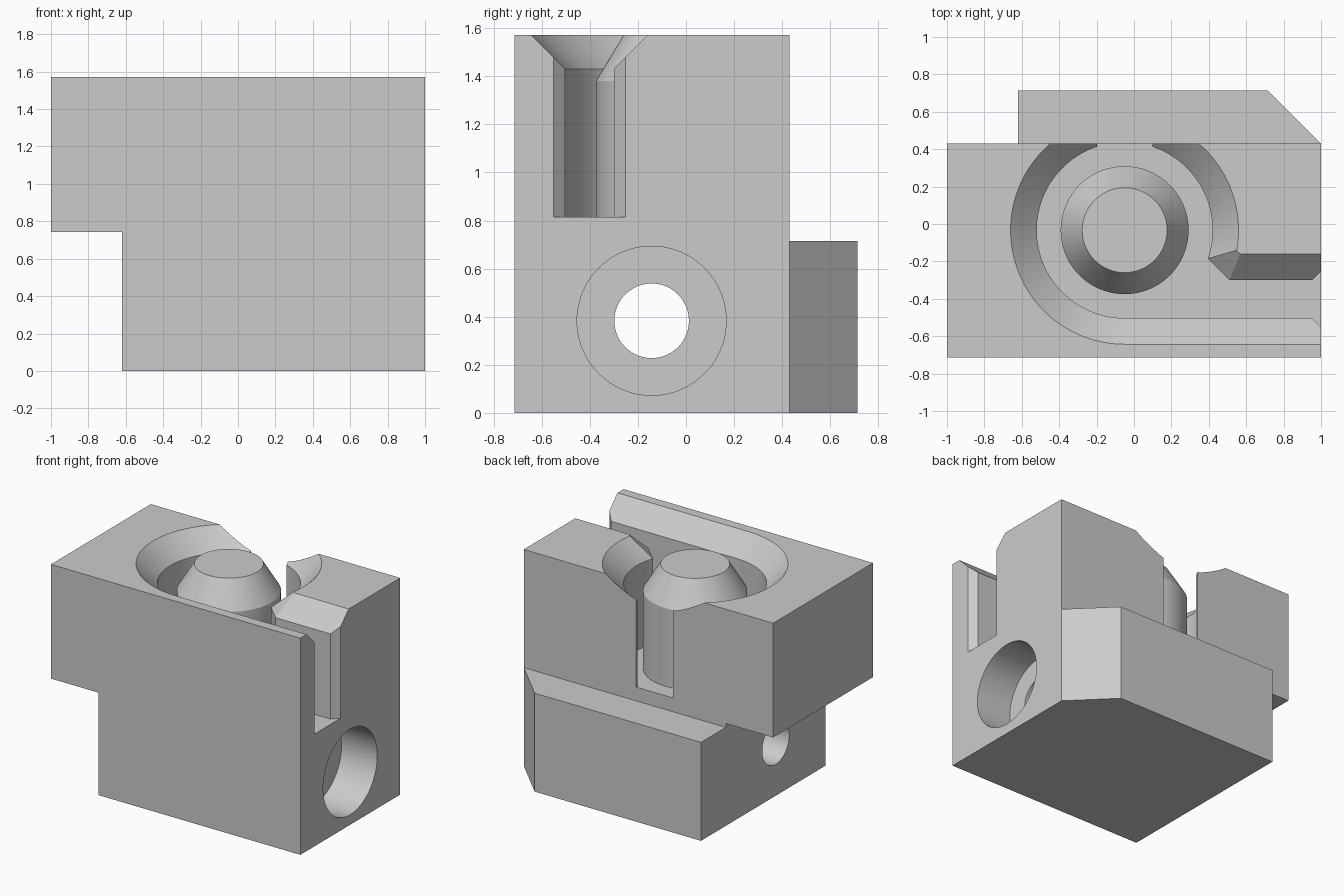
import bpy, bmesh
from math import sin, cos, acos, radians, sqrt

default = bpy.data.objects.get("Cube")
if default:
    bpy.data.objects.remove(default, do_unlink=True)

grey = bpy.data.materials.new("plain_grey")
grey.use_nodes = True
grey.diffuse_color = (0.6, 0.6, 0.6, 1)
grey.node_tree.nodes["Principled BSDF"].inputs["Base Color"].default_value = (0.6, 0.6, 0.6, 1)

TOP = 1.571             # top of the block
FLOOR = 0.814           # bottom of the groove
BACK = 0.43             # rear wall of the upper block
CX, CY = -0.05, -0.033  # pin centre


def loft(name, loops):
    """Closed, outward-facing solid through loops with equal point counts."""
    bm = bmesh.new()
    rings = [[bm.verts.new(p) for p in loop] for loop in loops]
    n = len(rings[0])
    for a, b in zip(rings, rings[1:]):
        for i in range(n):
            j = (i + 1) % n
            bm.faces.new((a[i], a[j], b[j], b[i]))
    bm.faces.new(rings[0][::-1])
    bm.faces.new(rings[-1])
    bm.normal_update()
    if bm.calc_volume(signed=True) < 0:
        bmesh.ops.reverse_faces(bm, faces=bm.faces[:])
    mesh = bpy.data.meshes.new(name)
    bm.to_mesh(mesh)
    bm.free()
    mesh.materials.append(grey)
    obj = bpy.data.objects.new(name, mesh)
    bpy.context.collection.objects.link(obj)
    return obj


def prism(name, plan, z0, z1):
    return loft(name, [[(x, y, z) for x, y in plan] for z in (z0, z1)])


def disc(r, n=96):
    return [(r * cos(radians(360 * i / n)), r * sin(radians(360 * i / n))) for i in range(n)]


def evaluated(obj):
    """Evaluated mesh of an object and its volume."""
    bm = bmesh.new()
    bm.from_object(obj, bpy.context.evaluated_depsgraph_get())
    return bm, bm.calc_volume(signed=True)


def combine(obj, tool, operation):
    """Boolean that keeps the first solver result with a plausible volume change."""
    before, limit = evaluated(obj)[1], evaluated(tool)[1] * 1.01
    sign = 1 if operation == 'UNION' else -1
    mod = obj.modifiers.new("combine", 'BOOLEAN')
    mod.operation, mod.object = operation, tool
    done = False
    for solver in ('MANIFOLD', 'EXACT', 'FLOAT'):
        mod.solver = solver
        bm, after = evaluated(obj)
        done = 0.00001 < sign * (after - before) < limit
        if done:
            break
        bm.free()
    obj.modifiers.remove(mod)
    if done:
        bm.to_mesh(obj.data)
        bm.free()
    if done or operation == 'DIFFERENCE':
        bpy.data.objects.remove(tool, do_unlink=True)


def groove_loop(o, z, steps=96):
    """Groove outline widened by o: straight entry, arc round the pin, bevelled corner."""
    r = 0.47 + o
    diagonal = 0.21 + sqrt(2) * o
    start = radians(-90)
    end = radians(45 - 360) - acos((diagonal - CX - CY) / (r * sqrt(2)))
    pts = [(1.2, CY - r, z)]
    for i in range(steps + 1):
        a = start + (end - start) * i / steps
        pts.append((CX + r * cos(a), CY + r * sin(a), z))
    y = -0.30 + o
    return pts + [(diagonal - y, y, z), (1.2, y, z)]


# Main block: stepped profile extruded from front to back
profile = [(-0.62, 0), (1, 0), (1, TOP), (-1, TOP), (-1, 0.743), (-0.62, 0.743)]
body = loft("block_body", [[(x, y, z) for x, z in profile] for y in (-0.714, BACK)])

# Groove with chamfered upper rim
rim, over = 0.14, 0.05
groove = loft("groove_cutter", [groove_loop(0, FLOOR), groove_loop(0, TOP - rim),
                                groove_loop(rim + over, TOP + over)])
combine(body, groove, 'DIFFERENCE')

# Flared side mouth and narrow rear opening
mouth = prism("mouth_cutter", [(0.952, -0.503), (1.1, -0.651), (1.1, -0.152), (0.952, -0.30)], FLOOR, 1.8)
combine(body, mouth, 'DIFFERENCE')
gap = prism("rear_gap_cutter", [(-0.198, 0.2), (0.1, 0.2), (0.1, 0.6), (-0.198, 0.6)], FLOOR, 1.8)
combine(body, gap, 'DIFFERENCE')

# Cross hole with a counterbore on the left side
for name, r, x0 in (("hole_cutter", 0.155, -1.2), ("counterbore_cutter", 0.31, 0.714)):
    cutter = loft(name, [[(x, -0.143 + u, 0.383 + v) for u, v in disc(r)] for x in (x0, 1.2)])
    combine(body, cutter, 'DIFFERENCE')

# Low rear ledge with one cut corner
ledge = prism("rear_ledge", [(-0.62, BACK), (1, BACK), (0.714, 0.714), (-0.62, 0.714)], 0, 0.714)
combine(body, ledge, 'UNION')

# Central pin with tapered head, seated in the groove floor
loft("centre_pin", [[(CX + u, CY + v, z) for u, v in disc(r)]
                    for r, z in ((0.342, FLOOR - 0.02), (0.342, 1.38), (0.227, TOP))])

# Smooth the round walls and keep the edges sharp
for obj in bpy.context.collection.objects:
    if obj.type == 'MESH':
        bpy.ops.object.select_all(action='DESELECT')
        bpy.context.view_layer.objects.active = obj
        obj.select_set(True)
        bpy.ops.object.shade_smooth_by_angle(angle=radians(25))
